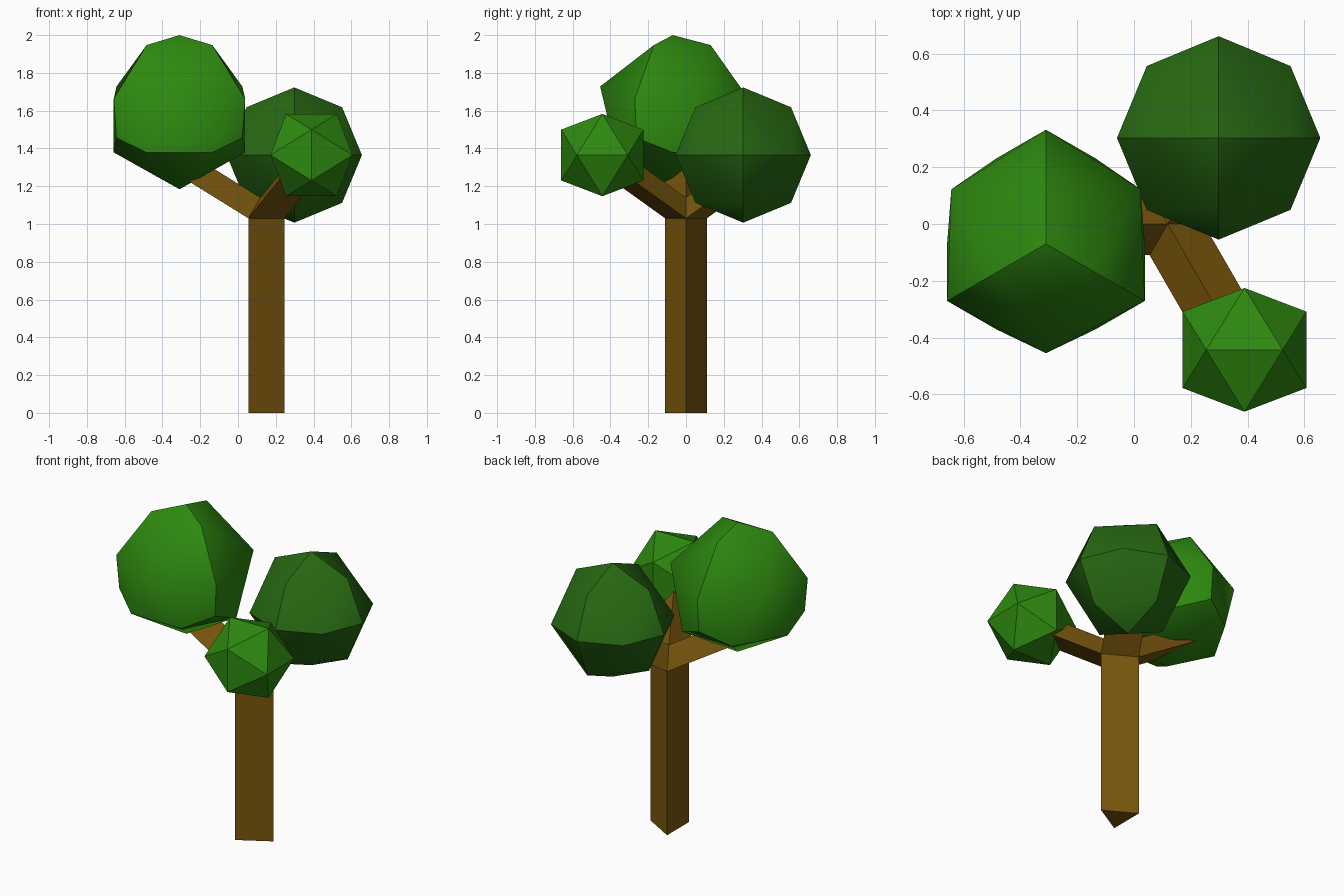
import bpy, bmesh, math
from itertools import combinations
from mathutils import Vector

if "Cube" in bpy.data.objects:
    bpy.data.objects.remove(bpy.data.objects["Cube"])


def material(name, rgb):
    m = bpy.data.materials.new(name)
    m.diffuse_color = (*rgb, 1)
    m.use_nodes = True
    m.node_tree.nodes["Principled BSDF"].inputs["Base Color"].default_value = m.diffuse_color
    return m


BARK = material("bark", (0.19, 0.093, 0.004))
LEAF = material("leaf", (0.027, 0.25, 0.005))
DARK_LEAF = material("dark_leaf", (0.02, 0.14, 0.006))


def add_object(name, bm, mat):
    bmesh.ops.recalc_face_normals(bm, faces=bm.faces)
    me = bpy.data.meshes.new(name)
    bm.to_mesh(me)
    bm.free()
    me.materials.append(mat)
    ob = bpy.data.objects.new(name, me)
    bpy.context.collection.objects.link(ob)
    return ob


# Trunk: triangular prism with a low three-sided point on top
CX, R, TOP, APEX = 0.1185, 0.127, 1.03, 1.14


def corner(deg, z):
    a = math.radians(deg)
    return Vector((CX + R * math.cos(a), R * math.sin(a), z))


bm = bmesh.new()
low = [bm.verts.new(corner(a, 0)) for a in (0, 120, 240)]
high = [bm.verts.new(corner(a, TOP)) for a in (0, 120, 240)]
bm.faces.new(low)
for i in range(3):
    j = (i + 1) % 3
    bm.faces.new((low[i], low[j], high[j], high[i]))
# the point itself is covered by the branches, which start on its three sides
add_object("trunk", bm, BARK)


# Branches: each side of the point pushed outward and up
def branch(name, deg, length, slope=0.62):
    a = math.radians(deg)
    step = Vector((math.cos(a), math.sin(a), slope)) * length
    base = [corner(deg - 60, TOP), corner(deg + 60, TOP), Vector((CX, 0, APEX))]
    bm = bmesh.new()
    start = [bm.verts.new(p) for p in base]
    end = [bm.verts.new(p + step) for p in base]
    for i in range(3):
        j = (i + 1) % 3
        bm.faces.new((start[i], start[j], end[j], end[i]))
    bm.faces.new(end)
    add_object(name, bm, BARK)


branch("left_branch", 180, 0.48)
branch("front_branch", -60, 0.45)
branch("back_branch", 60, 0.25)


# Crowns: regular solids, faces divided and pushed out to a sphere
def crown(name, corners, freq, radius, centre, mat):
    corners = [Vector(c).normalized() for c in corners]
    edge = min((a - b).length for a, b in combinations(corners, 2))
    points = {}
    for tri in combinations(corners, 3):
        if any((a - b).length > edge + 0.01 for a, b in combinations(tri, 2)):
            continue
        for i in range(freq + 1):
            for j in range(freq + 1 - i):
                k = freq - i - j
                p = (tri[0] * i + tri[1] * j + tri[2] * k).normalized()
                points[tuple(round(c, 4) + 0.0 for c in p)] = p
    bm = bmesh.new()
    for p in points.values():
        bm.verts.new(p * radius)
    bmesh.ops.convex_hull(bm, input=bm.verts[:])
    ob = add_object(name, bm, mat)
    ob.location = centre
    # smooth inside each original face, sharp along the solid's own edges
    bpy.ops.object.select_all(action='DESELECT')
    ob.select_set(True)
    bpy.context.view_layer.objects.active = ob
    bpy.ops.object.shade_smooth_by_angle(angle=math.radians(38))


h = math.sqrt(8) / 3
tetra = [(0, 0, 1)] + [(h * math.cos(math.radians(a)), h * math.sin(math.radians(a)), -1 / 3)
                       for a in (90, 210, 330)]
octa = [(1, 0, 0), (-1, 0, 0), (0, 1, 0), (0, -1, 0), (0, 0, 1), (0, 0, -1)]
g = (1 + math.sqrt(5)) / 2
icosa = [v for s in (1, -1) for t in (g, -g)
         for v in ((s, 0, t), (0, t, s), (t, s, 0))]

crown("left_crown", tetra, 3, 0.408, (-0.31, -0.07, 1.592), LEAF)
crown("back_crown", octa, 2, 0.358, (0.298, 0.303, 1.365), DARK_LEAF)
crown("front_crown", icosa, 1, 0.256, (0.389, -0.443, 1.365), LEAF)
